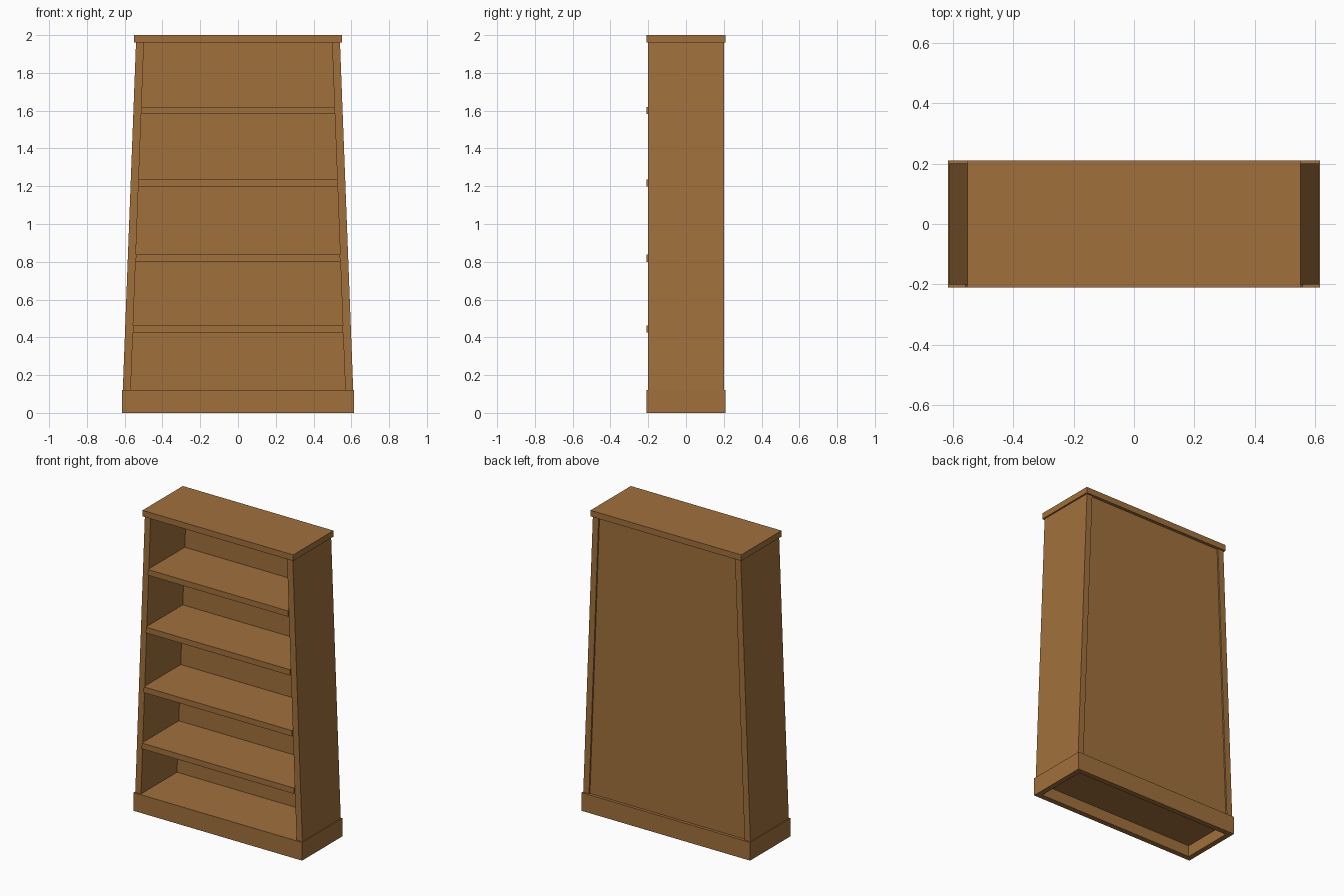
import bpy
import bmesh

old = bpy.data.objects.get("Cube")
if old:
    bpy.data.objects.remove(old, do_unlink=True)

wood = bpy.data.materials.new("warm_brown_wood")
wood.use_nodes = True
WOOD = (0.352, 0.162, 0.045, 1)
wood.diffuse_color = WOOD
wood.node_tree.nodes["Principled BSDF"].inputs["Base Color"].default_value = WOOD

# Heights and half widths shared by the tapering parts
FLOOR, CEILING = 0.12, 1.96
OUTER_LOW, OUTER_HIGH, BOARD = 0.61, 0.54, 0.042


def outer(z):
    return OUTER_LOW + (OUTER_HIGH - OUTER_LOW) * (z - FLOOR) / (CEILING - FLOOR)


def inner(z):
    return outer(z) - BOARD


def extrude_profile(name, profile, y0, y1):
    """Extrude an outline in x and z from front y0 to back y1."""
    bm = bmesh.new()
    face = bm.faces.new([bm.verts.new((x, y0, z)) for x, z in profile])
    grown = bmesh.ops.extrude_face_region(bm, geom=[face])
    moved = [v for v in grown["geom"] if isinstance(v, bmesh.types.BMVert)]
    bmesh.ops.translate(bm, verts=moved, vec=(0, y1 - y0, 0))
    bmesh.ops.recalc_face_normals(bm, faces=bm.faces)
    mesh = bpy.data.meshes.new(name)
    bm.to_mesh(mesh)
    bm.free()
    mesh.materials.append(wood)
    obj = bpy.data.objects.new(name, mesh)
    bpy.context.collection.objects.link(obj)
    return obj


def box(name, x0, x1, y0, y1, z0, z1):
    return extrude_profile(name, [(x0, z0), (x1, z0), (x1, z1), (x0, z1)], y0, y1)


def tapered_board(name, z0, z1, y0, y1):
    """Board whose ends follow the inner faces of the sides."""
    return extrude_profile(name, [(-inner(z0), z0), (inner(z0), z0),
                                  (inner(z1), z1), (-inner(z1), z1)], y0, y1)


# Top and bottom slabs
HALF, DEPTH = 0.615, 0.21
box("top_board", -0.55, 0.55, -DEPTH, DEPTH, CEILING, 2.0)
box("bottom_board", -HALF, HALF, -DEPTH, DEPTH, 0.075, FLOOR)

# Open plinth frame
RIM = 0.035
box("plinth_front", -HALF + RIM, HALF - RIM, -DEPTH, -DEPTH + RIM, 0, 0.075)
box("plinth_back", -HALF, HALF, DEPTH - RIM, DEPTH, 0, 0.075)

# Sides and plinth ends
for name, s in (("left", 1), ("right", -1)):
    extrude_profile(name + "_side", [
        (s * inner(FLOOR), FLOOR), (s * outer(FLOOR), FLOOR),
        (s * outer(CEILING), CEILING), (s * inner(CEILING), CEILING)], -0.2, 0.2)
    box("plinth_" + name, s * (HALF - RIM), s * HALF, -DEPTH, DEPTH - RIM, 0, 0.075)

# Recessed back panel
tapered_board("back_panel", FLOOR, CEILING, 0.175, 0.19)

# Shelves, slightly proud of the sides
for i, z in enumerate((0.425, 0.80, 1.198, 1.582)):
    tapered_board(f"shelf_{i + 1}", z, z + 0.038, -DEPTH, 0.175)
